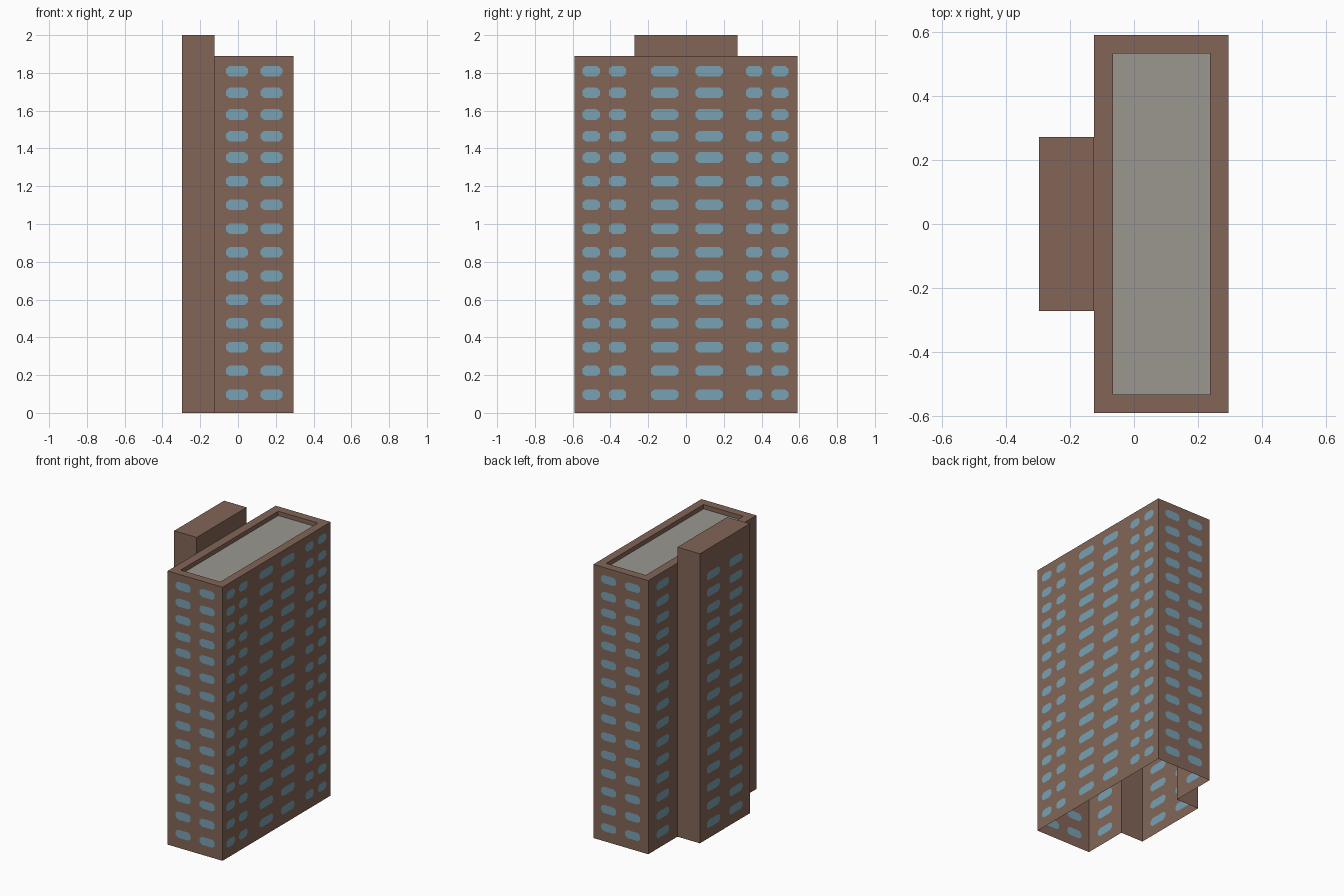
import bpy, bmesh
from mathutils import Vector

if "Cube" in bpy.data.objects:
    bpy.data.objects.remove(bpy.data.objects["Cube"])


def material(name, rgb):
    m = bpy.data.materials.new(name)
    m.diffuse_color = (*rgb, 1)
    m.use_nodes = True
    m.node_tree.nodes["Principled BSDF"].inputs["Base Color"].default_value = m.diffuse_color
    return m


BRICK = material("brown_brick", (0.225, 0.131, 0.095))
GLASS = material("blue_glass", (0.19, 0.355, 0.45))
ROOF = material("grey_roof", (0.325, 0.312, 0.278))

# Overall sizes
X0, XT, X1 = -0.297, -0.125, 0.295      # stair tower face, block back, block front
Y, YT = 0.59, 0.272                     # half lengths of block and tower
TOP, TOWER_TOP = 1.89, 2.0
IX0, IX1, IY, ROOF_Z = -0.065, 0.238, 0.532, 1.86
WIN_H = 0.056

# Storey centres: eleven lower storeys, four slightly shorter upper ones
ROWS = [0.097 + 0.1255 * i for i in range(11)] + [1.465 + 0.1147 * i for i in range(4)]


def finish(name, bm, mats):
    mesh = bpy.data.meshes.new(name)
    bmesh.ops.remove_doubles(bm, verts=bm.verts, dist=1e-5)
    bm.to_mesh(mesh)
    bm.free()
    ob = bpy.data.objects.new(name, mesh)
    bpy.context.collection.objects.link(ob)
    for m in mats:
        mesh.materials.append(m)
    return ob


def wall(name, p, q, top, cols=(), bottom=0.0):
    """Sheet wall from p to q (outside on the right), cut into windows.
    cols are window spans measured along the wall from p."""
    p, q = Vector(p), Vector(q)
    length, d = (q - p).length, (q - p).normalized()
    bm = bmesh.new()

    def face(pts, mat=0):
        vs = [bm.verts.new((*(p + d * u), z)) for u, z in pts]
        bm.faces.new(vs).material_index = mat

    def rect(a, b, lo, hi):
        face([(a, lo), (b, lo), (b, hi), (a, hi)])

    def window(a, b, lo, hi):
        cu, cz = 0.018, 0.015           # clipped corners
        face([(a + cu, lo), (b - cu, lo), (b, lo + cz), (b, hi - cz),
              (b - cu, hi), (a + cu, hi), (a, hi - cz), (a, lo + cz)], 1)
        face([(a, lo), (a + cu, lo), (a, lo + cz)])
        face([(b, lo), (b, lo + cz), (b - cu, lo)])
        face([(b, hi), (b - cu, hi), (b, hi - cz)])
        face([(a, hi), (a, hi - cz), (a + cu, hi)])

    u = 0.0
    for a, b in sorted(cols):
        rect(u, a, bottom, top)         # pier between window columns
        z = bottom
        for c in ROWS:
            rect(a, b, z, c - WIN_H / 2)
            window(a, b, c - WIN_H / 2, c + WIN_H / 2)
            z = c + WIN_H / 2
        rect(a, b, z, top)
        u = b
    rect(u, length, bottom, top)
    bmesh.ops.recalc_face_normals
    for f in bm.faces:                  # all faces look outward
        f.normal_update()
        if f.normal.dot(Vector((d.y, -d.x, 0))) < 0:
            f.normal_flip()
    return finish(name, bm, [BRICK, GLASS])


def plate(name, x0, x1, y, z, mat):
    bm = bmesh.new()
    bm.faces.new([bm.verts.new(v) for v in
                  [(x0, -y, z), (x1, -y, z), (x1, y, z), (x0, y, z)]])
    return finish(name, bm, [mat])


# Outer walls, counter-clockwise round the T-shaped plan
ends = [(0.062, 0.177), (0.245, 0.36)]
wall("front_wall", (XT, -Y), (X1, -Y), TOP, ends)
wall("right_wall", (X1, -Y), (X1, Y), TOP,
     [(0.042, 0.134), (0.182, 0.273), (0.405, 0.55),
      (0.64, 0.785), (0.907, 0.995), (1.042, 1.132)])
wall("rear_wall", (X1, Y), (XT, Y), TOP, [(0.06, 0.175), (0.243, 0.358)])
wall("left_wall_rear", (XT, Y), (XT, YT), TOP, [(0.09, 0.225)])
wall("left_wall_front", (XT, -YT), (XT, -Y), TOP, [(0.093, 0.228)])
wall("tower_rear_side", (XT, YT), (X0, YT), TOWER_TOP)
wall("tower_left_side", (X0, YT), (X0, -YT), TOWER_TOP, [(0.075, 0.218), (0.32, 0.463)])
wall("tower_front_side", (X0, -YT), (XT, -YT), TOWER_TOP)
wall("tower_right_side", (XT, -YT), (XT, YT), TOWER_TOP, bottom=TOP)
plate("tower_top", X0, XT, YT, TOWER_TOP, BRICK)

# Parapet rim with its inner faces, around the sunken flat roof
bm = bmesh.new()
loops = []
for x0, x1, y, z in [(XT, X1, Y, TOP), (IX0, IX1, IY, TOP), (IX0, IX1, IY, ROOF_Z)]:
    loops.append([bm.verts.new(v) for v in
                  [(x0, -y, z), (x1, -y, z), (x1, y, z), (x0, y, z)]])
for a, b in zip(loops, loops[1:]):
    for i in range(4):
        j = (i + 1) % 4
        bm.faces.new([a[i], a[j], b[j], b[i]])
finish("parapet", bm, [BRICK])
plate("flat_roof", IX0, IX1, IY, ROOF_Z, ROOF)
